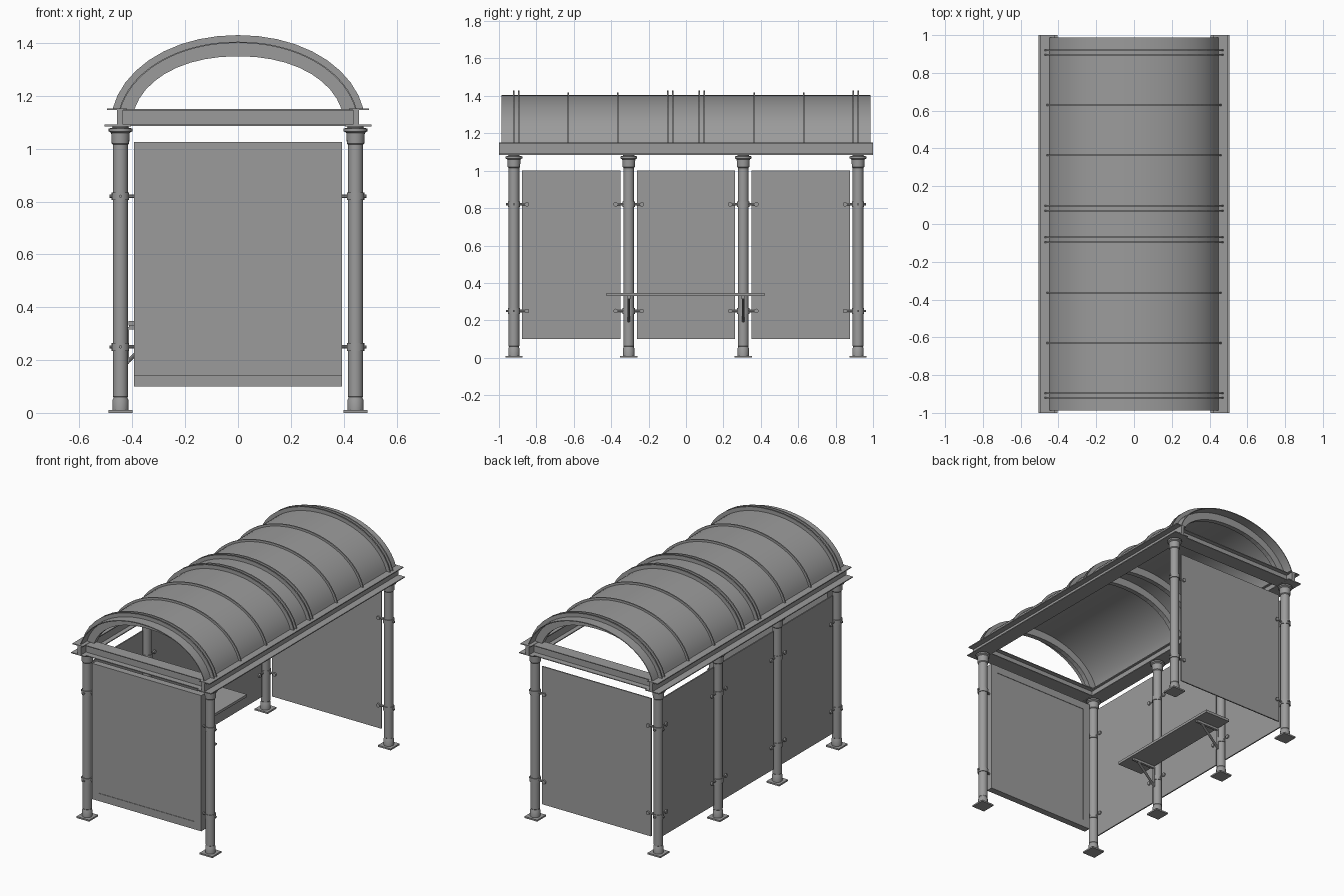
import bpy, bmesh
from math import sin, cos, asin, pi, radians
from mathutils import Vector

if "Cube" in bpy.data.objects:
    bpy.data.objects.remove(bpy.data.objects["Cube"])

METAL = bpy.data.materials.new("dark_grey")
METAL.diffuse_color = (0.33, 0.33, 0.33, 1)
METAL.use_nodes = True
METAL.node_tree.nodes["Principled BSDF"].inputs["Base Color"].default_value = METAL.diffuse_color


def make(name, bm, smooth=False):
    bmesh.ops.recalc_face_normals(bm, faces=bm.faces)
    me = bpy.data.meshes.new(name)
    bm.to_mesh(me)
    bm.free()
    me.materials.append(METAL)
    ob = bpy.data.objects.new(name, me)
    bpy.context.collection.objects.link(ob)
    if smooth:
        bpy.ops.object.select_all(action='DESELECT')
        ob.select_set(True)
        bpy.context.view_layer.objects.active = ob
        bpy.ops.object.shade_smooth_by_angle(angle=radians(35))
    return ob


def add_box(bm, x0, x1, y0, y1, z0, z1):
    vs = bmesh.ops.create_cube(bm, size=1)['verts']
    for v in vs:
        v.co = Vector(((x0 + x1) / 2 + v.co.x * (x1 - x0),
                       (y0 + y1) / 2 + v.co.y * (y1 - y0),
                       (z0 + z1) / 2 + v.co.z * (z1 - z0)))


def box(name, *dims):
    bm = bmesh.new()
    add_box(bm, *dims)
    return make(name, bm)


def add_rod(bm, a, b, r, seg=10):
    a, b = Vector(a), Vector(b)
    d = b - a
    vs = bmesh.ops.create_cone(bm, cap_ends=True, segments=seg, radius1=r,
                               radius2=r, depth=d.length)['verts']
    q = d.to_track_quat('Z', 'Y')
    for v in vs:
        v.co = q @ v.co + (a + b) / 2


def add_lathe(bm, cx, cy, prof, seg=20):
    rings = [[bm.verts.new((cx + r * cos(2 * pi * i / seg), cy + r * sin(2 * pi * i / seg), z))
              for i in range(seg)] for r, z in prof]
    for a, b in zip(rings, rings[1:]):
        for i in range(seg):
            j = (i + 1) % seg
            bm.faces.new((a[i], a[j], b[j], b[i]))
    bm.faces.new(rings[0])
    bm.faces.new(rings[-1])


def add_arch(bm, outer, inner, y0, y1, seg=18):
    """Curved band over the shelter; each edge is (half width, rise, squareness)."""
    zc, zb = 1.08, 1.15
    rows = []
    for i in range(seg + 1):
        row = []
        for a, b, n in (outer, inner):
            t0 = asin(((zb - zc) / b) ** (n / 2))
            t = t0 + (pi - 2 * t0) * i / seg
            c = cos(t)
            row.append((a * abs(c) ** (2 / n) * (1 if c > 0 else -1), zc + b * sin(t) ** (2 / n)))
        (ox, oz), (ix, iz) = row
        rows.append([bm.verts.new(c) for c in
                     ((ox, y0, oz), (ox, y1, oz), (ix, y1, iz), (ix, y0, iz))])
    for r, s in zip(rows, rows[1:]):
        for k in range(4):
            m = (k + 1) % 4
            bm.faces.new((r[k], r[m], s[m], s[k]))
    bm.faces.new(rows[0])
    bm.faces.new(rows[-1])


PX, PY = 0.445, 0.92
YS = (-0.92, -0.306, 0.306, 0.92)
CLAMPS = (0.25, 0.82)

# Posts with turned foot and capital, square base plate
PROFILE = [(0.030, 0.01), (0.030, 0.05), (0.027, 0.055), (0.027, 0.06), (0.0285, 0.062),
           (0.0285, 1.015), (0.033, 1.02), (0.035, 1.06), (0.045, 1.066), (0.045, 1.076),
           (0.03, 1.08), (0.03, 1.09)]
posts = [(-PX, y) for y in YS] + [(PX, -PY), (PX, PY)]
for n, (x, y) in enumerate(posts):
    bm = bmesh.new()
    add_lathe(bm, x, y, PROFILE)
    make(f"post_{n}", bm, True)
    box(f"base_plate_{n}", x - 0.046, x + 0.046, y - 0.046, y + 0.046, 0, 0.01)

    # Clamp rings with arms and discs gripping the panels
    dirs = []
    if abs(y) > 0.9:
        dirs.append((-1 if x > 0 else 1, 0))
    if x < 0:
        dirs += [(0, s) for s in (-1, 1) if abs(y + s * 0.1) < PY]
    bm = bmesh.new()
    for z in CLAMPS:
        add_lathe(bm, x, y, [(0.033, z - 0.015), (0.033, z + 0.015)])
        for dx, dy in dirs:
            d, side = Vector((dx, dy, 0)), Vector((dy, dx, 0))
            c = Vector((x, y, z))
            add_rod(bm, c + d * 0.03, c + d * 0.07, 0.007)
            add_rod(bm, c + d * 0.07 - side * 0.013, c + d * 0.07 + side * 0.013, 0.012, 12)
            add_rod(bm, c - d * 0.042, c - d * 0.03, 0.006)
    make(f"panel_clamps_{n}", bm, True)

# Glass panels: three at the back, one at the far end
for n, y in enumerate((-0.613, 0, 0.613)):
    box(f"back_panel_{n}", -PX - 0.004, -PX + 0.004, y - 0.263, y + 0.263, 0.1, 1.0)
box("end_panel", -0.394, 0.394, PY - 0.004, PY + 0.004, 0.1, 1.0)

# Poster case with slightly recessed faces on both sides
bm = bmesh.new()
y0, y1 = -PY - 0.022, -PY + 0.022
add_box(bm, -0.394, -0.345, y0, y1, 0.14, 1.026)
add_box(bm, 0.345, 0.394, y0, y1, 0.14, 1.026)
add_box(bm, -0.345, 0.345, y0, y1, 0.14, 0.19)
add_box(bm, -0.345, 0.345, y0, y1, 0.977, 1.026)
make("poster_frame", bm)
box("poster_sheet", -0.345, 0.345, y0 + 0.003, y1 - 0.003, 0.19, 0.977)

# Side beams: I-sections along the shelter
for s, side in ((-1, "left"), (1, "right")):
    bm = bmesh.new()
    for a, b, z0, z1 in ((0.405, 0.505, 1.085, 1.091), (0.435, 0.458, 1.091, 1.146),
                         (0.42, 0.495, 1.146, 1.152)):
        add_box(bm, min(s * a, s * b), max(s * a, s * b), -1, 1, z0, z1)
    make(f"{side}_beam", bm)

# Cross beams at both ends
for s, end in ((-1, "front"), (1, "rear")):
    bm = bmesh.new()
    for h, z0, z1 in ((0.05, 1.086, 1.091), (0.012, 1.091, 1.145), (0.04, 1.145, 1.15)):
        add_box(bm, -0.435, 0.435, s * 0.935 - h, s * 0.935 + h, z0, z1)
    make(f"{end}_cross_beam", bm)

# Barrel roof sheet
bm = bmesh.new()
add_arch(bm, (0.459, 0.325, 2.05), (0.454, 0.320, 2.05), -0.987, 0.987, 36)
make("roof_sheet", bm, True)

# Main arches: inner band with a pair of fins above the sheet
for n, y in enumerate((-0.908, -0.084, 0.084, 0.908)):
    bm = bmesh.new()
    add_arch(bm, (0.456, 0.322, 2.05), (0.403, 0.27, 2.12), y - 0.016, y + 0.016)
    for f in (-0.013, 0.013):
        add_arch(bm, (0.484, 0.35, 2.05), (0.456, 0.322, 2.05), y + f - 0.004, y + f + 0.004)
    make(f"main_arch_{n}", bm)

# Thin glazing ribs between the arches
for n, y in enumerate((-0.63, -0.364, 0.364, 0.63)):
    bm = bmesh.new()
    add_arch(bm, (0.474, 0.339, 2.05), (0.457, 0.323, 2.05), y - 0.004, y + 0.004, 36)
    make(f"roof_rib_{n}", bm)

# Bench seat and two brackets
box("bench_seat", -0.415, -0.23, -0.425, 0.42, 0.33, 0.347)
for n, y in enumerate((-0.306, 0.306)):
    bm = bmesh.new()
    add_box(bm, -0.422, -0.412, y - 0.008, y + 0.008, 0.185, 0.325)
    add_box(bm, -0.412, -0.25, y - 0.008, y + 0.008, 0.315, 0.33)
    add_rod(bm, (-0.416, y, 0.195), (-0.29, y, 0.32), 0.008)
    make(f"bench_bracket_{n}", bm)
